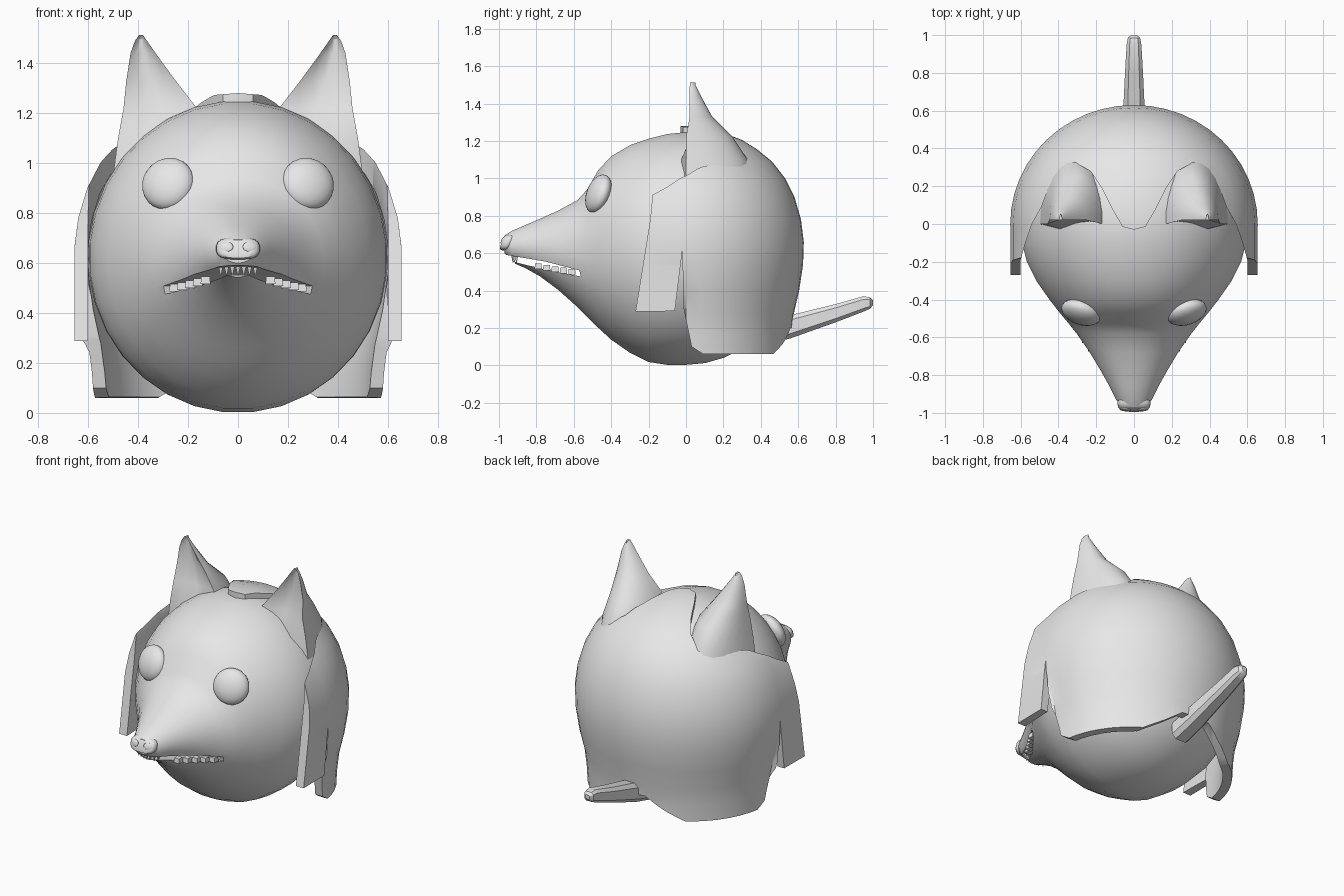
import bpy, bmesh, math
from mathutils import Vector

if "Cube" in bpy.data.objects:
    bpy.data.objects.remove(bpy.data.objects["Cube"])

grey = bpy.data.materials.new("light grey")
grey.diffuse_color = (0.8, 0.8, 0.8, 1)
grey.use_nodes = True
grey.node_tree.nodes["Principled BSDF"].inputs["Base Color"].default_value = grey.diffuse_color


def finish(name, bm, angle=35):
    bmesh.ops.remove_doubles(bm, verts=bm.verts, dist=0.0005)
    bmesh.ops.recalc_face_normals(bm, faces=bm.faces)
    me = bpy.data.meshes.new(name)
    bm.to_mesh(me)
    bm.free()
    ob = bpy.data.objects.new(name, me)
    bpy.context.collection.objects.link(ob)
    me.materials.append(grey)
    shade(ob, angle)
    return ob


def shade(ob, angle):
    bpy.ops.object.select_all(action='DESELECT')
    ob.select_set(True)
    bpy.context.view_layer.objects.active = ob
    bpy.ops.object.shade_smooth_by_angle(angle=math.radians(angle))


def loft(name, rings, angle=35):
    """Skin closed rings of equal length and cap both ends."""
    bm = bmesh.new()
    vs = [[bm.verts.new(p) for p in r] for r in rings]
    n = len(rings[0])
    for a, b in zip(vs, vs[1:]):
        for i in range(n):
            bm.faces.new((a[i], a[(i + 1) % n], b[(i + 1) % n], b[i]))
    bm.faces.new(vs[0])
    bm.faces.new(vs[-1])
    return finish(name, bm, angle)


def oval(y, hw, z0, z1, n=32, power=1.0, lean=0.0):
    """Upright section at depth y; power below 1 makes it boxier, lean tilts it back."""
    ring = []
    for i in range(n):
        a = math.tau * (i + 0.5) / n
        c, s = [math.copysign(abs(f) ** power, f) for f in (math.cos(a), math.sin(a))]
        h = (z1 - z0) / 2 * s
        ring.append((hw * c, y + lean * h, (z0 + z1) / 2 + h))
    return ring


def cut(ob, points, axis, lo, hi):
    """Subtract a prism whose outline is drawn across the given axis."""
    def at(p, d):
        q = list(p)
        q.insert(axis, d)
        return q
    tool = loft("cutter", [[at(p, lo) for p in points], [at(p, hi) for p in points]])
    mod = ob.modifiers.new("cut", 'BOOLEAN')
    mod.operation, mod.solver, mod.object = 'DIFFERENCE', 'EXACT', tool
    apply(ob, mod)
    bpy.data.objects.remove(tool)


def apply(ob, mod):
    bpy.context.view_layer.objects.active = ob
    bpy.ops.object.modifier_apply(modifier=mod.name)


def ball(name, loc, scale, rot=(0, 0, 0), seg=24):
    bpy.ops.mesh.primitive_uv_sphere_add(segments=seg, ring_count=seg // 2, radius=1,
                                         location=loc, rotation=rot)
    ob = bpy.context.object
    ob.name, ob.scale = name, scale
    ob.data.materials.append(grey)
    shade(ob, 60)
    return ob


# Round head drawn out into a pointed snout: depth, half width, bottom, top
sections = [(-0.97, 0.065, 0.60, 0.695), (-0.93, 0.095, 0.55, 0.72), (-0.86, 0.13, 0.52, 0.75),
            (-0.78, 0.175, 0.475, 0.785), (-0.68, 0.235, 0.40, 0.83), (-0.58, 0.305, 0.31, 0.885),
            (-0.53, 0.345, 0.26, 0.94), (-0.47, 0.395, 0.20, 1.045), (-0.40, 0.45, 0.135, 1.12),
            (-0.30, 0.52, 0.065, 1.18), (-0.20, 0.57, 0.015, 1.215), (-0.10, 0.595, 0.0, 1.24)]
for k in range(0, 91, 10):
    c, s = max(0.03, math.cos(math.radians(k))), math.sin(math.radians(k))
    sections.append((0.59 * s, 0.6 * c, 0.625 - 0.625 * c, 0.625 + 0.625 * c))
head = loft("head", [oval(*s) for s in sections])

# Open mouth
cut(head, [(-1.1, 0.60), (-0.97, 0.592), (-0.75, 0.555), (-0.57, 0.508), (-0.562, 0.475),
           (-0.75, 0.512), (-0.915, 0.552), (-0.93, 0.40), (-1.1, 0.40)], 0, -0.6, 0.6)
shade(head, 35)

# Blunt, backward leaning nose with nostrils
loft("nose", [oval(y, hw, 0.658 - h, 0.658 + h, 20, 0.7, 0.35) for y, hw, h in
              [(-0.92, 0.07, 0.04), (-0.945, 0.088, 0.045), (-0.965, 0.086, 0.044),
               (-0.98, 0.074, 0.038), (-0.985, 0.055, 0.027)]], 50)
for s in (-1, 1):
    ball("nostril", (s * 0.047, -0.979, 0.664), (0.029, 0.009, 0.022), (-0.3, 0, s * 0.2), 12)
    # Eyes, tilted to lie on the slope of the face
    ball("eye", (s * 0.28, -0.468, 0.917), (0.108, 0.058, 0.108),
         (math.radians(-20), 0, s * 0.33))


def tooth(name, x, y, z, w, h, tip):
    r = [[(x + a * w * k, y + b * w * k, z + d) for a, b in ((-1, -1), (1, -1), (1, 1), (-1, 1))]
         for k, d in ((1, 0), (tip, h))]
    loft(name, r, 20)


# Pointed front teeth and blocky side teeth
for i in range(7):
    x = (i - 3) * 0.023
    tooth("front_tooth", x, -0.925 + 4 * x * x, 0.597, 0.0115, -0.048, 0.1)
for s in (-1, 1):
    for i in range(5):
        t = i / 4
        tooth("side_tooth", s * (0.13 + 0.125 * t), -0.79 + 0.18 * t, 0.515 - 0.03 * t,
              0.02, 0.03, 0.85)

# Ears: flat in front, rounded behind: height, inner x, outer x, front y, back y
ear_levels = [(0.95, 0.11, 0.50, -0.06, 0.37), (1.10, 0.13, 0.48, -0.05, 0.33),
              (1.22, 0.165, 0.458, 0.0, 0.25), (1.33, 0.25, 0.447, 0.02, 0.14),
              (1.44, 0.33, 0.43, 0.02, 0.08), (1.49, 0.365, 0.412, 0.02, 0.055),
              (1.512, 0.38, 0.396, 0.022, 0.04)]
for s in (-1, 1):
    rings = []
    for z, xi, xo, yf, yb in ear_levels:
        m, h = (xi + xo) / 2, (xo - xi) / 2
        y0 = max(yf, 0.0)
        ring = [(s * (m - h * math.cos(math.pi * i / 12)), y0 + (yb - y0) * math.sin(math.pi * i / 12), z)
                for i in range(13)]
        # shallow front, swelling forward where the ear meets the brow
        ring += [(s * (m + h * k), yf + 0.01 + 0.02 * (1 - k * k), z) for k in (0.5, 0, -0.5)]
        rings.append(ring)
    loft("ear", rings, 50)

# Hair shell: half dome behind, continued straight forward at the sides
profile = [(0, 1.28), (0.1, 1.272), (0.2, 1.243), (0.3, 1.205), (0.38, 1.155), (0.46, 1.09),
           (0.53, 1.0), (0.58, 0.90), (0.615, 0.78), (0.63, 0.66), (0.626, 0.54), (0.605, 0.40),
           (0.575, 0.27), (0.563, 0.16), (0.558, 0.06)]


def hair_column(az, y_front=None):
    col = []
    for r, z in profile:
        if y_front is None:
            a = math.radians(az)
            col.append((r * 1.04 * math.sin(a), r * math.cos(a), z))
        else:
            x = 0.655 if z < 0.7 else r * 1.04
            y = y_front if y_front > -0.1 else -0.18 - 0.16 * max(0, 0.85 - z)
            col.append((math.copysign(x, az) if r else 0, y, z))
    return col


columns = [hair_column(90, -0.2), hair_column(90, -0.03)]
columns += [hair_column(90 - 7.5 * i) for i in range(25)]
columns += [hair_column(-90, -0.03), hair_column(-90, -0.2)]
bm = bmesh.new()
grid = [[bm.verts.new(p) for p in c] for c in columns]
for a, b in zip(grid, grid[1:]):
    for i in range(len(profile) - 1):
        bm.faces.new((a[i], b[i], b[i + 1], a[i + 1]))
hair = finish("hair", bm)
# make sure the shell faces outward before giving it thickness
if sum(p.normal.dot(p.center - Vector((0, 0, 0.6))) for p in hair.data.polygons) < 0:
    hair.data.flip_normals()
mod = hair.modifiers.new("thickness", 'SOLIDIFY')
mod.thickness, mod.offset = 0.055, -1
apply(hair, mod)

# Hairline with a forelock, swept behind each ear
side = [(0.06, -0.015), (0.11, 0.07), (0.17, 0.19), (0.23, 0.28), (0.31, 0.325), (0.39, 0.29),
        (0.45, 0.2), (0.49, 0.09), (0.54, 0.0), (0.575, -0.1), (0.60, -0.19), (0.605, -0.5)]
cut(hair, [(-x, y) for x, y in reversed(side)] + [(0, -0.03)] + side, 2, 0.5, 1.6)
# Short side locks, parted from the longer back hair
cut(hair, [(-0.6, -0.2), (-0.6, 0.285), (-0.06, 0.29), (-0.02, 0.61), (-0.012, 0.3),
           (0.03, 0.1), (0.10, 0.055), (0.10, -0.2)], 0, -1, 1)
# Raised hem over the tail
cut(hair, [(-0.34, -0.1), (-0.32, 0.06), (-0.2, 0.13), (-0.1, 0.2), (0.1, 0.2), (0.2, 0.13),
           (0.32, 0.06), (0.34, -0.1)], 1, 0.2, 1)
shade(hair, 35)

# Tail, tapering up and back
loft("tail", [oval(y, hw, z0, z1, 8, 0.6) for y, hw, z0, z1 in
              [(0.42, 0.066, 0.105, 0.23), (0.56, 0.062, 0.142, 0.272), (0.80, 0.05, 0.228, 0.33),
               (0.95, 0.041, 0.286, 0.372), (0.985, 0.034, 0.302, 0.365), (1.0, 0.016, 0.322, 0.35)]], 30)
